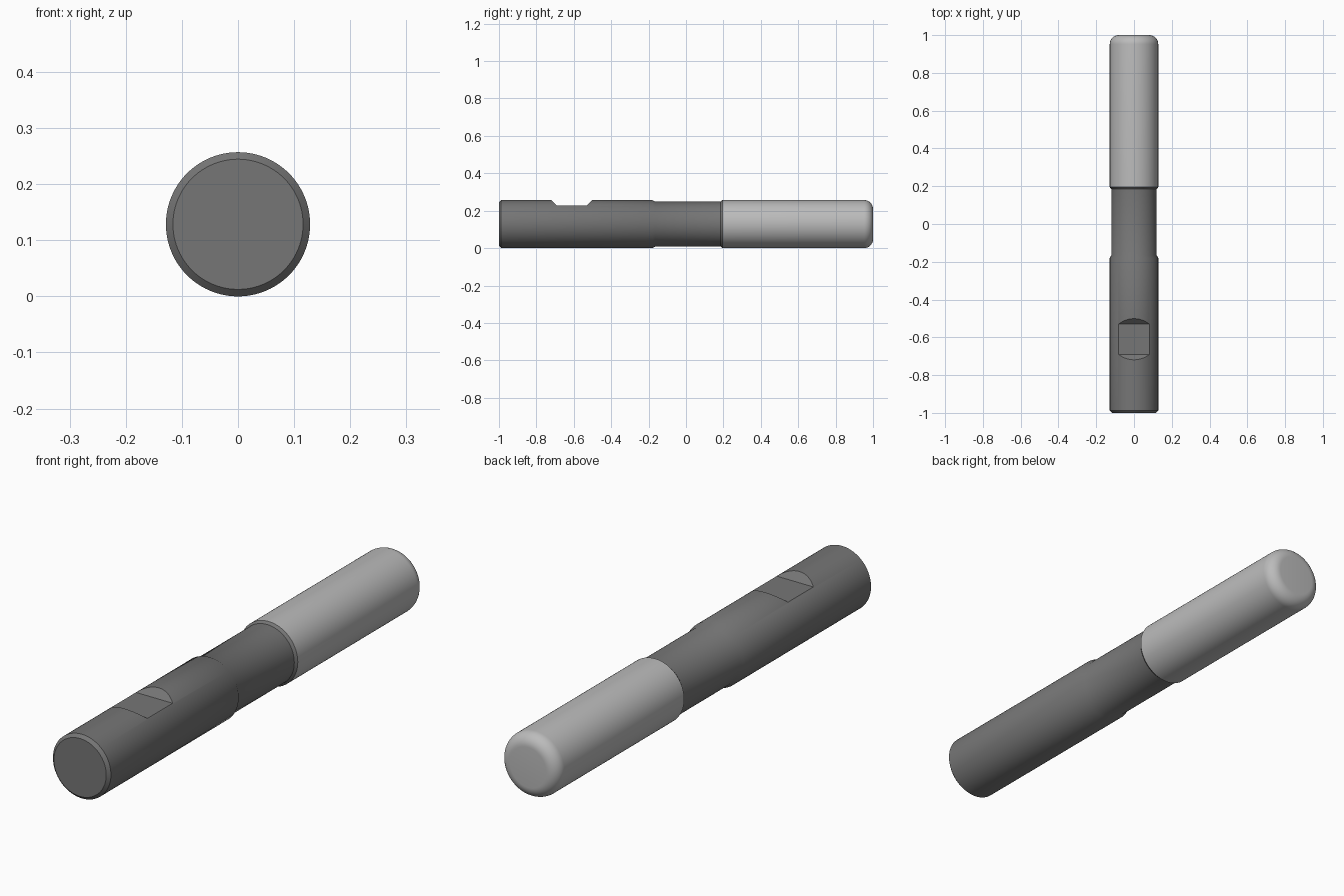
import bpy, bmesh
from math import sin, cos, pi, radians

if "Cube" in bpy.data.objects:
    bpy.data.objects.remove(bpy.data.objects["Cube"])

R, NECK, SEG = 0.1285, 0.12, 96
CORNER = 0.048


def material(name, g):
    m = bpy.data.materials.new(name)
    m.diffuse_color = (g, g, g, 1)
    m.use_nodes = True
    m.node_tree.nodes["Principled BSDF"].inputs["Base Color"].default_value = m.diffuse_color
    return m


def make_object(name, bm, mat=None):
    bmesh.ops.recalc_face_normals(bm, faces=bm.faces[:])
    me = bpy.data.meshes.new(name)
    bm.to_mesh(me)
    bm.free()
    ob = bpy.data.objects.new(name, me)
    bpy.context.collection.objects.link(ob)
    if mat:
        me.materials.append(mat)
    return ob


def lathe(name, profile, mat):
    """Closed solid turned about the y-parallel axis at z = R; profile is (y, radius)."""
    bm = bmesh.new()
    rings = [[bm.verts.new((r * sin(2 * pi * i / SEG), y, R + r * cos(2 * pi * i / SEG)))
              for i in range(SEG)] for y, r in profile]
    for a, b in zip(rings, rings[1:]):
        for i in range(SEG):
            j = (i + 1) % SEG
            bm.faces.new((a[i], a[j], b[j], b[i]))
    bm.faces.new(rings[0])
    bm.faces.new(rings[-1])
    return make_object(name, bm, mat)


def smooth(ob):
    bpy.ops.object.select_all(action='DESELECT')
    ob.select_set(True)
    bpy.context.view_layer.objects.active = ob
    bpy.ops.object.shade_smooth_by_angle(angle=radians(35))


dark = material("dark_grey", 0.18)
light = material("light_grey", 0.5)

# Shank with chamfered end, stepping down to the neck and back up to the head
shank = lathe("shank", [(-1, 0.116), (-0.988, R), (-0.18, R), (-0.165, NECK),
                        (0.185, NECK), (0.195, R)], dark)

# Clamping flat cut into the top of the shank, with sloped ends
bm = bmesh.new()
section = [(-0.69, 0.228), (-0.53, 0.228), (-0.458, 0.3), (-0.762, 0.3)]
sides = [[bm.verts.new((x, y, z)) for y, z in section] for x in (-0.2, 0.2)]
for s in sides:
    bm.faces.new(s)
for i in range(4):
    j = (i + 1) % 4
    bm.faces.new((sides[0][i], sides[0][j], sides[1][j], sides[1][i]))
cutter = make_object("flat_cutter", bm)
cutter.hide_render = True
mod = shank.modifiers.new("clamping_flat", 'BOOLEAN')
mod.operation = 'DIFFERENCE'
mod.solver = 'EXACT'
mod.object = cutter
bpy.context.view_layer.objects.active = shank
bpy.ops.object.modifier_apply(modifier=mod.name)
bpy.data.objects.remove(cutter)
smooth(shank)

# Cutting head with rounded nose
nose = [(1 - CORNER + CORNER * sin(a), R - CORNER + CORNER * cos(a))
        for a in (i * pi / 20 for i in range(11))]
smooth(lathe("cutting_head", [(0.195, R)] + nose, light))
